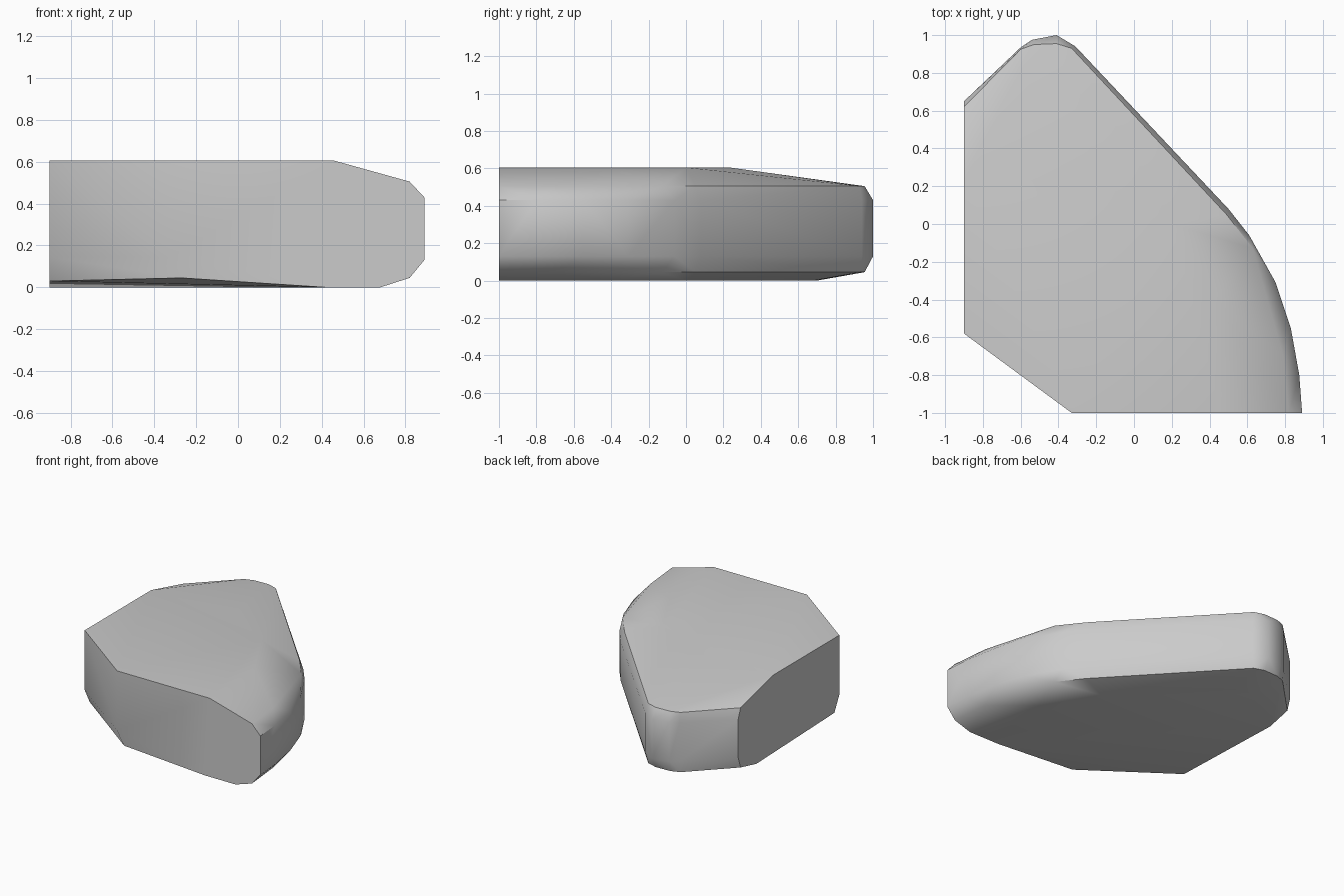
import bpy
import bmesh
import math

cube = bpy.data.objects.get("Cube")
if cube:
    bpy.data.objects.remove(cube)

# Stone colour
stone = bpy.data.materials.new("light_grey_stone")
stone.use_nodes = True
grey = (0.6, 0.6, 0.6, 1)
stone.diffuse_color = grey
bsdf = next(n for n in stone.node_tree.nodes if n.type == "BSDF_PRINCIPLED")
bsdf.inputs["Base Color"].default_value = grey

LEFT, FRONT, TOP = -0.9, -1, 0.605

# Widest outline, around the rounded back and side
wall = [(LEFT, 0.65), (-0.6, 0.935), (-0.54, 0.975), (-0.41, 1), (-0.31, 0.94),
        (0.5, 0.08), (0.61, -0.06), (0.75, -0.31), (0.83, -0.55),
        (0.875, -0.8), (0.89, FRONT)]
# Narrower outline where the wall turns into the top and the underside
shoulder = [(LEFT, 0.62), (-0.6, 0.925), (-0.53, 0.95), (-0.41, 0.955),
            (-0.33, 0.93), (0.49, 0.05), (0.63, -0.13), (0.79, -0.7), (0.82, FRONT)]
# Flat top and flat underside
top = [(LEFT, -0.58), (LEFT, 0.23), (-0.2, 0.23), (0.2, 0), (0.42, -0.4),
       (0.46, FRONT), (-0.33, FRONT)]
base = [(LEFT, 0.43), (-0.5, 0.7), (-0.38, 0.68), (0.3, 0), (0.55, -0.4),
        (0.68, FRONT), (0.42, FRONT)]
# Lower rim of the broken front corner
rim = [(LEFT, -0.58, 0.145), (-0.33, FRONT, 0.145),
       (-0.27, FRONT, 0.045), (LEFT, -0.52, 0.03)]


def ring(outline, z):
    return [(x, y, z) for x, y in outline]


# Wrap the rings into one faceted slab
points = (ring(wall, 0.13) + ring(wall, 0.43) + ring(shoulder, 0.045)
          + ring(shoulder, 0.505) + ring(top, TOP) + ring(base, 0) + rim)
bm = bmesh.new()
for p in points:
    bm.verts.new(p)
hull = bmesh.ops.convex_hull(bm, input=bm.verts[:])
inside = {g for g in hull["geom_interior"] + hull["geom_unused"]
          if isinstance(g, bmesh.types.BMVert)}
bmesh.ops.delete(bm, geom=list(inside), context="VERTS")
bmesh.ops.dissolve_limit(bm, angle_limit=math.radians(1),
                         verts=bm.verts[:], edges=bm.edges[:])
bmesh.ops.recalc_face_normals(bm, faces=bm.faces[:])

mesh = bpy.data.meshes.new("stone_slab")
bm.to_mesh(mesh)
bm.free()
mesh.materials.append(stone)
slab = bpy.data.objects.new("stone_slab", mesh)
bpy.context.collection.objects.link(slab)

# Smooth the worn edges, keep the broken faces crisp
bpy.ops.object.select_all(action="DESELECT")
slab.select_set(True)
bpy.context.view_layer.objects.active = slab
bpy.ops.object.shade_smooth_by_angle(angle=math.radians(42))
